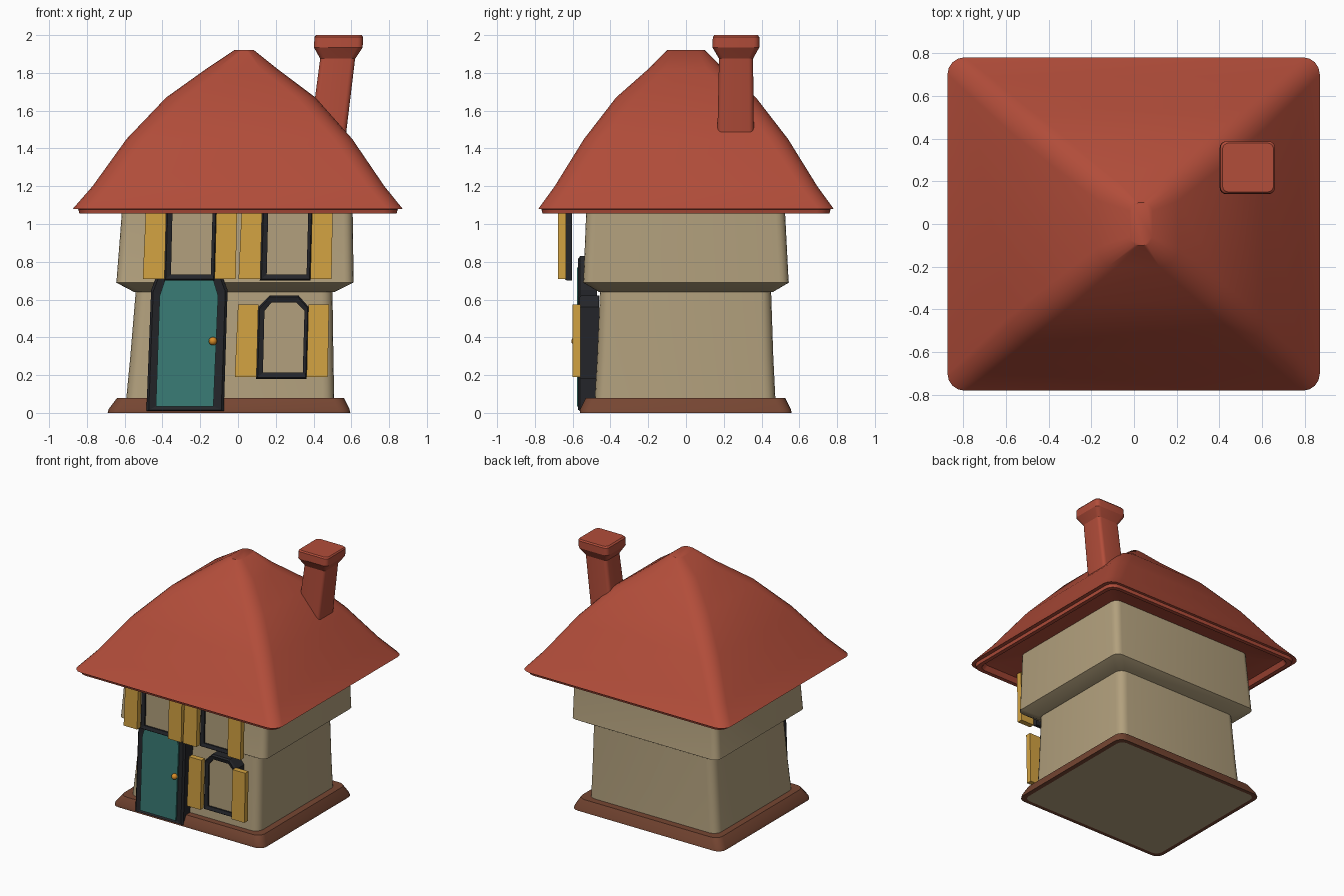
import bpy, bmesh, math
from mathutils import Vector

if "Cube" in bpy.data.objects:
    bpy.data.objects.remove(bpy.data.objects["Cube"])


def material(name, rgb):
    m = bpy.data.materials.new(name)
    m.diffuse_color = (*rgb, 1)
    m.use_nodes = True
    m.node_tree.nodes["Principled BSDF"].inputs["Base Color"].default_value = m.diffuse_color
    return m


RED = material("roof red", (0.445, 0.074, 0.042))
BEIGE = material("plaster beige", (0.445, 0.352, 0.205))
BROWN = material("plinth brown", (0.181, 0.061, 0.032))
BLACK = material("frame black", (0.018, 0.019, 0.023))
TEAL = material("door teal", (0.042, 0.202, 0.181))
GOLD = material("shutter gold", (0.658, 0.366, 0.054))
ORANGE = material("knob orange", (0.68, 0.26, 0.02))


def finish(name, bm, mats, smooth=None):
    bmesh.ops.recalc_face_normals(bm, faces=bm.faces[:])
    me = bpy.data.meshes.new(name)
    bm.to_mesh(me)
    bm.free()
    ob = bpy.data.objects.new(name, me)
    bpy.context.collection.objects.link(ob)
    for m in mats:
        me.materials.append(m)
    if smooth:
        bpy.ops.object.select_all(action='DESELECT')
        ob.select_set(True)
        bpy.context.view_layer.objects.active = ob
        bpy.ops.object.shade_smooth_by_angle(angle=math.radians(smooth))
    return ob


def ring(z, x0, x1, y0, y1, r, seg=4):
    """Rounded rectangle at height z."""
    pts = []
    corners = [(x1 - r, y1 - r), (x0 + r, y1 - r), (x0 + r, y0 + r), (x1 - r, y0 + r)]
    for k, (cx, cy) in enumerate(corners):
        for i in range(seg + 1):
            a = math.pi / 2 * (k + i / seg)
            pts.append((cx + r * math.cos(a), cy + r * math.sin(a), z))
    return pts


def loft(name, sections, mats, smooth=35, bottom_mat=0):
    """Skin a stack of rounded rectangles and cap both ends."""
    bm = bmesh.new()
    loops = [[bm.verts.new(p) for p in ring(*s)] for s in sections]
    for a, b in zip(loops, loops[1:]):
        n = len(a)
        for i in range(n):
            bm.faces.new((a[i], a[(i + 1) % n], b[(i + 1) % n], b[i]))
    bm.faces.new(loops[0]).material_index = bottom_mat
    bm.faces.new(loops[-1])
    return finish(name, bm, mats, smooth)


def slab(name, outline, y_front, y_back, mat):
    """Extrude an x-z outline between two depths."""
    bm = bmesh.new()
    f = [bm.verts.new((x, y_front, z)) for x, z in outline]
    b = [bm.verts.new((x, y_back, z)) for x, z in outline]
    bm.faces.new(f)
    bm.faces.new(b)
    n = len(f)
    for i in range(n):
        j = (i + 1) % n
        bm.faces.new((f[i], f[j], b[j], b[i]))
    return finish(name, bm, [mat])


def frame(name, outer, inner, y_front, y_back, mat):
    """Hollow surround with a slightly sloped front."""
    bm = bmesh.new()
    mid = [tuple(Vector(o).lerp(Vector(i), 0.25)) for o, i in zip(outer, inner)]
    layers = [(outer, y_back), (outer, y_front + 0.012), (mid, y_front),
              (inner, y_front + 0.008), (inner, y_back)]
    loops = [[bm.verts.new((x, y, z)) for x, z in pts] for pts, y in layers]
    n = len(outer)
    for a, b in zip(loops, loops[1:] + loops[:1]):
        for i in range(n):
            j = (i + 1) % n
            bm.faces.new((a[i], a[j], b[j], b[i]))
    return finish(name, bm, [mat])


# Plinth, with a plaster-coloured underside
loft("plinth", [(0.0, -0.66, 0.56, -0.53, 0.53, 0.05),
                (0.0, -0.69, 0.595, -0.56, 0.56, 0.06),
                (0.02, -0.685, 0.59, -0.56, 0.555, 0.06),
                (0.08, -0.64, 0.56, -0.53, 0.525, 0.06)], [BROWN, BEIGE], bottom_mat=1)

# Storeys: tapered lower walls, jetty, upper walls
loft("lower_walls", [(0.04, -0.595, 0.51, -0.485, 0.475, 0.06),
                     (0.30, -0.57, 0.505, -0.47, 0.462, 0.06),
                     (0.66, -0.54, 0.50, -0.455, 0.45, 0.06)], [BEIGE])
loft("upper_walls", [(0.64, -0.55, 0.51, -0.46, 0.46, 0.04),
                     (0.69, -0.645, 0.612, -0.545, 0.545, 0.05),
                     (0.70, -0.643, 0.612, -0.543, 0.543, 0.05),
                     (1.15, -0.608, 0.606, -0.525, 0.52, 0.05)], [BEIGE], smooth=30)

# Roof: underside, lip, then the bell-shaped hip
loft("roof", [(1.16, -0.50, 0.50, -0.42, 0.42, 0.05),
              (1.09, -0.79, 0.79, -0.71, 0.71, 0.05),
              (1.055, -0.81, 0.81, -0.73, 0.73, 0.06),
              (1.055, -0.84, 0.84, -0.76, 0.76, 0.07),
              (1.078, -0.845, 0.845, -0.765, 0.765, 0.07),
              (1.08, -0.875, 0.872, -0.782, 0.782, 0.08),
              (1.20, -0.77, 0.775, -0.695, 0.695, 0.09),
              (1.45, -0.59, 0.605, -0.54, 0.54, 0.10),
              (1.67, -0.38, 0.41, -0.37, 0.37, 0.10),
              (1.82, -0.17, 0.21, -0.20, 0.20, 0.09),
              (1.92, -0.02, 0.085, -0.10, 0.10, 0.04)], [RED], smooth=40)

# Leaning chimney with flared cap
loft("chimney", [(1.42, 0.375, 0.565, 0.165, 0.36, 0.025),
                 (1.875, 0.435, 0.62, 0.175, 0.355, 0.025),
                 (1.935, 0.402, 0.66, 0.14, 0.388, 0.03),
                 (1.99, 0.405, 0.662, 0.142, 0.388, 0.03),
                 (2.0, 0.415, 0.655, 0.15, 0.38, 0.03)], [RED], smooth=25)

# Door with chamfered head
door_outer = [(-0.485, 0.01), (-0.075, 0.01), (-0.055, 0.65), (-0.125, 0.83), (-0.39, 0.83), (-0.46, 0.65)]
door_inner = [(-0.435, 0.035), (-0.13, 0.035), (-0.105, 0.62), (-0.15, 0.77), (-0.365, 0.77), (-0.415, 0.62)]
frame("door_frame", door_outer, door_inner, -0.572, -0.47, BLACK)
slab("door", door_inner, -0.576, -0.48, TEAL)
bm = bmesh.new()
bmesh.ops.create_uvsphere(bm, u_segments=16, v_segments=10, radius=0.022)
bmesh.ops.translate(bm, verts=bm.verts[:], vec=(-0.133, -0.585, 0.38))
finish("door_knob", bm, [ORANGE], 60)

# Windows: frame, pane and a pair of shutters
win_outer = [(0.095, 0.18), (0.363, 0.18), (0.375, 0.56), (0.32, 0.622), (0.168, 0.622), (0.107, 0.56)]
win_inner = [(0.132, 0.213), (0.343, 0.213), (0.352, 0.54), (0.307, 0.585), (0.178, 0.585), (0.14, 0.54)]
left_shutter = [(-0.017, 0.19), (0.098, 0.19), (0.108, 0.575), (0.0, 0.575)]
right_shutter = [(0.363, 0.19), (0.475, 0.19), (0.482, 0.575), (0.373, 0.575)]


def window(name, dx, dz, front, back):
    def move(pts):
        return [(x + dx, z + dz) for x, z in pts]
    frame(name + "_frame", move(win_outer), move(win_inner), front, back, BLACK)
    slab(name + "_pane", move(win_inner), front + 0.02, back - 0.002, BEIGE)
    slab(name + "_left_shutter", move(left_shutter), front - 0.035, front + 0.006, GOLD)
    slab(name + "_right_shutter", move(right_shutter), front - 0.035, front + 0.006, GOLD)


window("lower_window", 0, 0, -0.565, -0.46)
window("upper_right_window", 0.02, 0.52, -0.642, -0.604)
window("upper_left_window", -0.487, 0.52, -0.642, -0.604)
